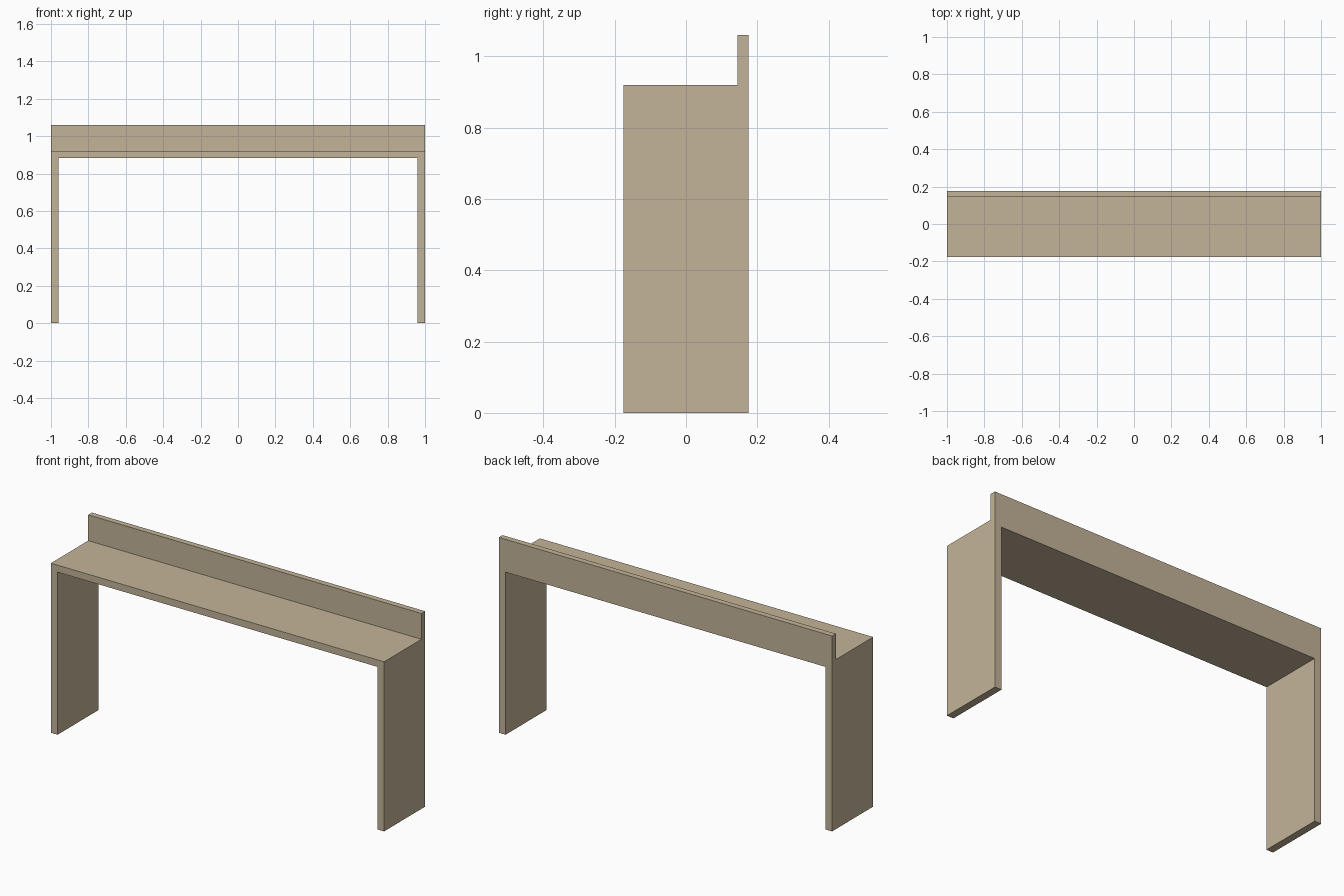
import bpy, bmesh
from mathutils import Vector

if "Cube" in bpy.data.objects:
    bpy.data.objects.remove(bpy.data.objects["Cube"])

HALF_X, HALF_Y = 1.0, 0.176
TOP, BACK_TOP = 0.92, 1.06
LEG, BOARD, BACK = 0.04, 0.038, 0.032

wood = bpy.data.materials.new("light_wood")
wood.diffuse_color = (0.55, 0.455, 0.314, 1)
wood.use_nodes = True
wood.node_tree.nodes["Principled BSDF"].inputs["Base Color"].default_value = wood.diffuse_color

bm = bmesh.new()


def extrude(faces, offset):
    """Extrude faces, drop the covered originals, return the new cap faces."""
    geom = bmesh.ops.extrude_face_region(bm, geom=faces)["geom"]
    verts = [g for g in geom if isinstance(g, bmesh.types.BMVert)]
    bmesh.ops.translate(bm, verts=verts, vec=offset)
    return [g for g in geom if isinstance(g, bmesh.types.BMFace)]


# Front outline of legs and top: an upside-down U
inner = HALF_X - LEG
outline = [(-HALF_X, 0), (-inner, 0), (-inner, TOP - BOARD), (inner, TOP - BOARD),
           (inner, 0), (HALF_X, 0), (HALF_X, TOP), (-HALF_X, TOP)]
front = bm.faces.new([bm.verts.new((x, -HALF_Y, z)) for x, z in outline])

# Keep the front face while sweeping back in two steps
bm.faces.ensure_lookup_table()
geom = bmesh.ops.extrude_face_region(bm, geom=[front], use_keep_orig=True)["geom"]
bmesh.ops.translate(bm, vec=(0, 2 * HALF_Y - BACK, 0),
                    verts=[g for g in geom if isinstance(g, bmesh.types.BMVert)])
cap = [g for g in geom if isinstance(g, bmesh.types.BMFace)]
extrude(cap, Vector((0, BACK, 0)))
bmesh.ops.recalc_face_normals(bm, faces=bm.faces)

# Raise the rear strip of the top into the back rail
strip = [f for f in bm.faces
         if f.normal.z > 0.9 and f.calc_center_median().y > HALF_Y - BACK]
extrude(strip, Vector((0, 0, BACK_TOP - TOP)))

# Merge coplanar faces into clean flat panels
bmesh.ops.dissolve_limit(bm, angle_limit=0.01, verts=bm.verts, edges=bm.edges)
bmesh.ops.recalc_face_normals(bm, faces=bm.faces)

mesh = bpy.data.meshes.new("console_table")
bm.to_mesh(mesh)
bm.free()
mesh.materials.append(wood)
bpy.context.collection.objects.link(bpy.data.objects.new("console_table", mesh))
